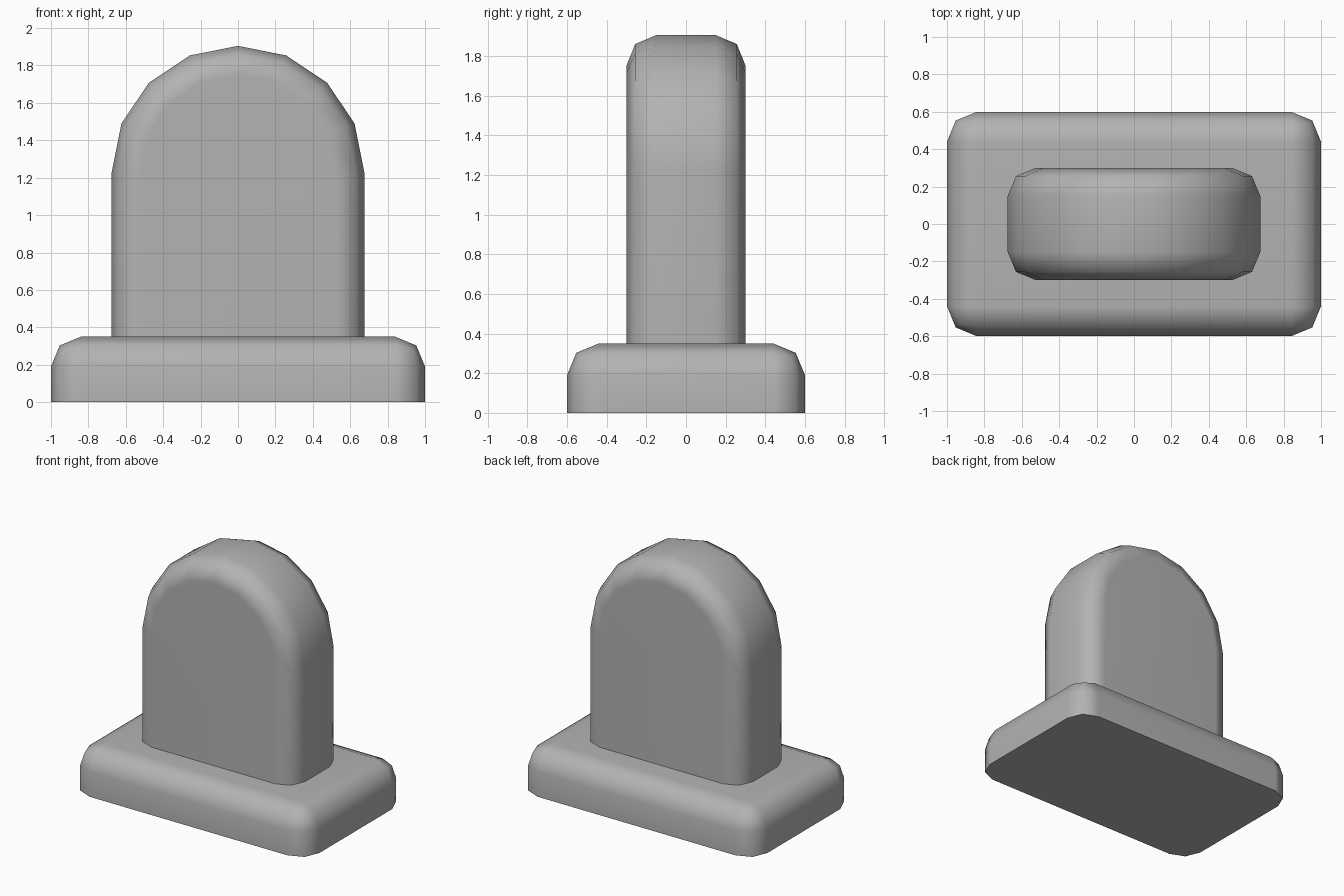
import bpy, bmesh, math

cube = bpy.data.objects.get("Cube")
if cube:
    bpy.data.objects.remove(cube, do_unlink=True)

stone = bpy.data.materials.new("grey stone")
stone.use_nodes = True
GREY = (0.45, 0.45, 0.45, 1)
stone.diffuse_color = GREY
stone.node_tree.nodes["Principled BSDF"].inputs["Base Color"].default_value = GREY


def rounded_slab(name, outline, depth, bottom, radius, is_rounded):
    """Extrude an x-z outline along y, then round the chosen edges."""
    bm = bmesh.new()
    face = bm.faces.new([bm.verts.new((x, -depth / 2, z)) for x, z in outline])
    back = bmesh.ops.extrude_face_region(bm, geom=[face], use_keep_orig=True)
    moved = [v for v in back["geom"] if isinstance(v, bmesh.types.BMVert)]
    bmesh.ops.translate(bm, verts=moved, vec=(0, depth, 0))
    bmesh.ops.recalc_face_normals(bm, faces=bm.faces)
    edges = [e for e in bm.edges
             if max(v.co.z for v in e.verts) > bottom + 0.001 and is_rounded(e)]
    bmesh.ops.bevel(bm, geom=edges, offset=radius, offset_type='OFFSET',
                    segments=2, profile=0.5, affect='EDGES', clamp_overlap=True)
    bmesh.ops.recalc_face_normals(bm, faces=bm.faces)
    mesh = bpy.data.meshes.new(name)
    bm.to_mesh(mesh)
    bm.free()
    mesh.materials.append(stone)
    obj = bpy.data.objects.new(name, mesh)
    bpy.context.collection.objects.link(obj)
    bpy.ops.object.select_all(action='DESELECT')
    obj.select_set(True)
    bpy.context.view_layer.objects.active = obj
    bpy.ops.object.shade_smooth_by_angle(angle=math.radians(60))
    weighted = obj.modifiers.new("flat panels", 'WEIGHTED_NORMAL')
    weighted.keep_sharp = True
    return obj


# Plinth: all edges rounded except those on the ground
BASE_TOP = 0.35
rounded_slab("plinth", [(-1, 0), (1, 0), (1, BASE_TOP), (-1, BASE_TOP)],
             1.2, 0, 0.16, lambda e: True)

# Upright slab: straight sides and a half-round head, rim rounded front and back
R, SPRING = 0.675, 1.23
head = [(R * math.cos(i * math.pi / 8), SPRING + R * math.sin(i * math.pi / 8))
        for i in range(9)]
rounded_slab("upright_slab", [(-R, BASE_TOP), (R, BASE_TOP)] + head,
             0.6, BASE_TOP, 0.15,
             lambda e: abs(e.verts[0].co.y - e.verts[1].co.y) < 0.001)
